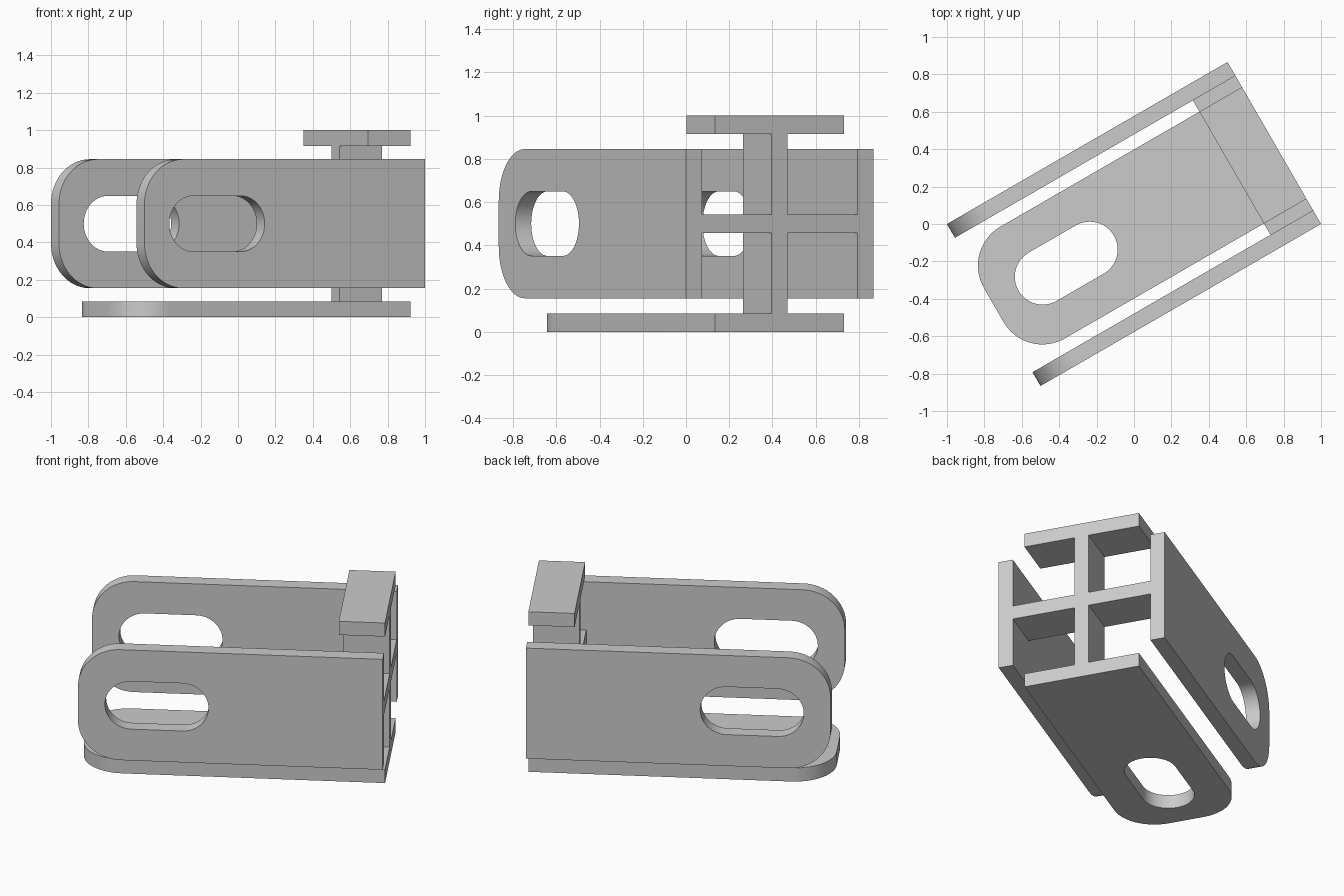
import bpy
import bmesh
from math import radians, sin, cos, pi
from mathutils import Matrix, Vector

cube = bpy.data.objects.get("Cube")
if cube:
    bpy.data.objects.remove(cube, do_unlink=True)

grey = bpy.data.materials.new("mid grey")
grey.use_nodes = True
colour = (0.6, 0.6, 0.6, 1)
grey.diffuse_color = colour
grey.node_tree.nodes["Principled BSDF"].inputs["Base Color"].default_value = colour

TURN = Matrix.Rotation(radians(30), 4, 'Z')   # whole bracket stands turned
END = 0.866      # half length
HALF_W = 0.345   # half width of a plate
T = 0.085        # plate thickness
WEB = 0.603      # where the cross webs begin


def finish(bm, name, matrix):
    bmesh.ops.recalc_face_normals(bm, faces=bm.faces[:])
    mesh = bpy.data.meshes.new(name)
    bm.to_mesh(mesh)
    bm.free()
    mesh.transform(TURN @ matrix)
    mesh.materials.append(grey)
    obj = bpy.data.objects.new(name, mesh)
    bpy.context.collection.objects.link(obj)
    return obj


def arc(cx, cy, r, start, sweep, steps):
    return [(cx + r * cos(start + sweep * i / steps),
             cy + r * sin(start + sweep * i / steps)) for i in range(steps + 1)]


def slotted_plate(name, matrix):
    # rounded front corners, square rear end, long slot
    r = 0.24
    outline = [(END, -HALF_W), (END, HALF_W)]
    outline += arc(-END + r, HALF_W - r, r, pi / 2, pi / 2, 16)
    outline += arc(-END + r, -HALF_W + r, r, pi, pi / 2, 16)
    slot = arc(-0.273, 0, 0.149, -pi / 2, pi, 24)
    slot += arc(-0.564, 0, 0.149, pi / 2, pi, 24)
    bm = bmesh.new()
    edges = []
    for loop in (outline, slot):
        vs = [bm.verts.new((x, y, -T / 2)) for x, y in loop]
        edges += [bm.edges.new((vs[i - 1], vs[i])) for i in range(len(vs))]
    bmesh.ops.triangle_fill(bm, edges=edges, use_beauty=True, normal=Vector((0, 0, 1)))
    # thicken the flat outline
    ext = bmesh.ops.extrude_face_region(bm, geom=bm.faces[:], use_keep_orig=True)
    top = [g for g in ext["geom"] if isinstance(g, bmesh.types.BMVert)]
    bmesh.ops.translate(bm, verts=top, vec=(0, 0, T))
    obj = finish(bm, name, matrix)
    bpy.ops.object.select_all(action='DESELECT')
    obj.select_set(True)
    bpy.context.view_layer.objects.active = obj
    bpy.ops.object.shade_smooth_by_angle(angle=radians(30))


def block(name, half_width, z0, z1):
    # block spanning the rear end of the bracket
    bm = bmesh.new()
    size = (END - WEB, 2 * half_width, z1 - z0)
    bmesh.ops.create_cube(bm, size=1, matrix=Matrix.Diagonal((*size, 1)))
    finish(bm, name, Matrix.Translation(((END + WEB) / 2, 0, (z0 + z1) / 2)))


# three slotted plates: one lying flat, two standing on edge
slotted_plate("bottom_plate", Matrix.Translation((0, 0, T / 2)))
upright = Matrix.Rotation(pi / 2, 4, 'X')
for side, name in ((-1, "front_side_plate"), (1, "back_side_plate")):
    slotted_plate(name, Matrix.Translation((0, side * (0.5 - T / 2), 0.5)) @ upright)

# crossed webs and the short top flange
block("top_flange", HALF_W, 1 - T, 1)
block("vertical_web", T / 2, T, 1 - T)
block("horizontal_web", 0.5 - T, 0.5 - T / 2, 0.5 + T / 2)
